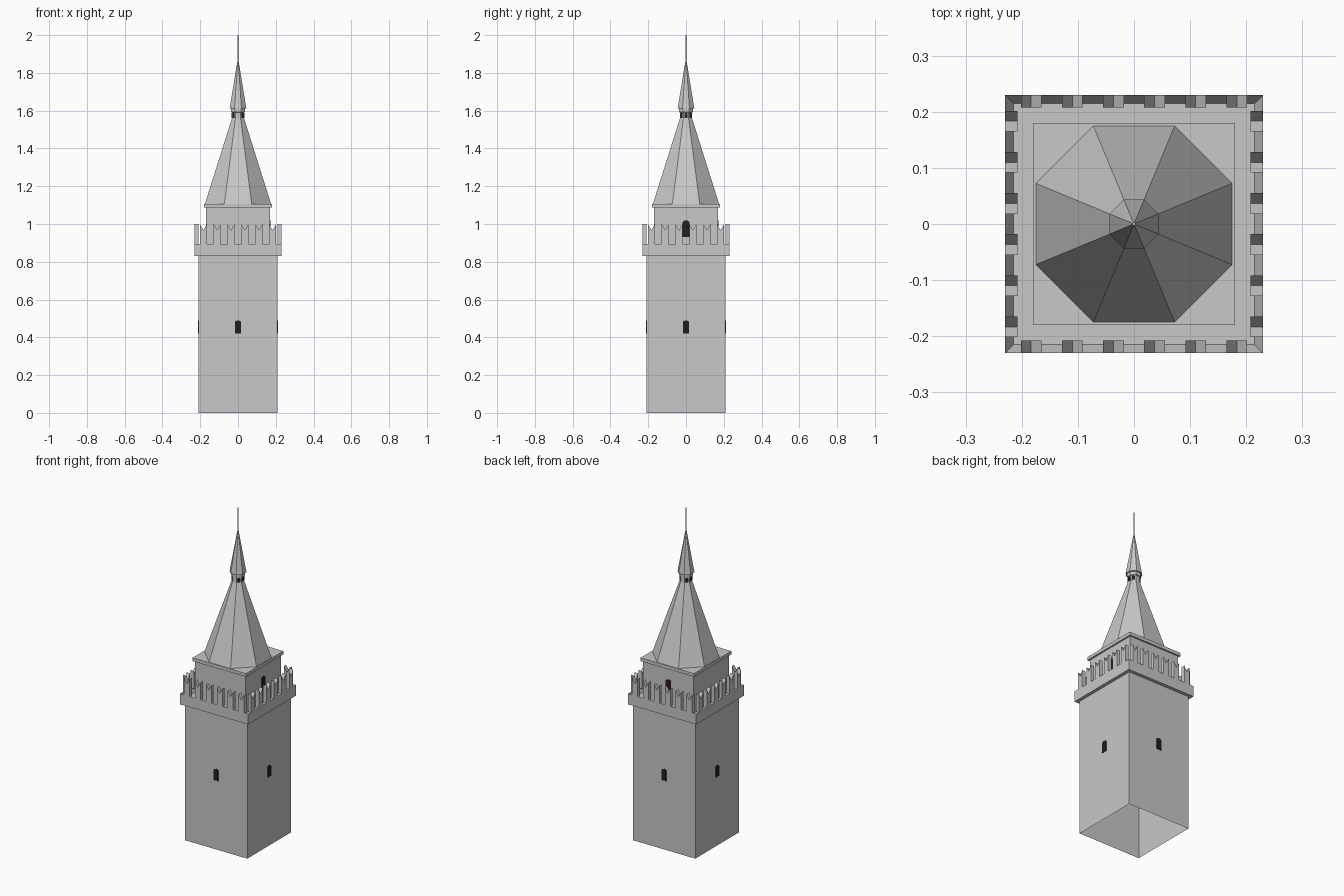
import bpy
import bmesh
from math import radians, cos, pi, sin
from mathutils import Matrix

cube = bpy.data.objects.get("Cube")
if cube:
    bpy.data.objects.remove(cube, do_unlink=True)


def material(name, color):
    mat = bpy.data.materials.new(name)
    mat.use_nodes = True
    mat.diffuse_color = color
    mat.node_tree.nodes["Principled BSDF"].inputs["Base Color"].default_value = color
    return mat


STONE = material("pale_stone", (0.58, 0.58, 0.58, 1))
DARK = material("dark_opening", (0.02, 0.011, 0.013, 1))


def finish(bm, name, mat):
    bmesh.ops.recalc_face_normals(bm, faces=bm.faces[:])
    mesh = bpy.data.meshes.new(name)
    bm.to_mesh(mesh)
    bm.free()
    mesh.materials.append(mat)
    obj = bpy.data.objects.new(name, mesh)
    bpy.context.collection.objects.link(obj)
    return obj


def block(half, z0, z1):
    bm = bmesh.new()
    size = Matrix.Diagonal((2 * half, 2 * half, z1 - z0, 1))
    bmesh.ops.create_cube(bm, size=1, matrix=Matrix.Translation((0, 0, (z0 + z1) / 2)) @ size)
    return bm


def face_towards(bm, direction):
    return max(bm.faces, key=lambda f: f.calc_center_median().z * direction)


def prism(bm, outline, near, far, angle):
    """Extrude an (across, z) outline from near to far, facing the given angle."""
    turn = Matrix.Rotation(radians(angle), 4, 'Z')
    start = [bm.verts.new((near, a, z)) for a, z in outline]
    face = bm.faces.new(start)
    out = bmesh.ops.extrude_face_region(bm, geom=[face])["geom"]
    moved = [v for v in out if isinstance(v, bmesh.types.BMVert)]
    bmesh.ops.translate(bm, verts=moved, vec=(far - near, 0, 0))
    bmesh.ops.transform(bm, matrix=turn, verts=start + moved)


def windows(name, width, z0, z1, wall, angles):
    r = width / 2
    rise = r * 0.7
    arch = [(r * cos(pi * i / 6), z1 - rise + rise * sin(pi * i / 6)) for i in range(7)]
    bm = bmesh.new()
    for angle in angles:
        prism(bm, [(-r, z0), (r, z0)] + arch, wall - 0.002, wall + 0.003, angle)
    finish(bm, name, DARK)


# Shaft, open underneath
bm = block(0.21, 0, 0.83)
bmesh.ops.delete(bm, geom=[face_towards(bm, -1)], context='FACES_ONLY')
finish(bm, "tower_shaft", STONE)

# Parapet with a sunken walkway
bm = block(0.23, 0.83, 0.895)
bm.normal_update()
top = face_towards(bm, 1)
bmesh.ops.inset_region(bm, faces=[top], thickness=0.022)
bmesh.ops.translate(bm, verts=top.verts[:], vec=(0, 0, -0.035))
finish(bm, "parapet", STONE)

# Swallowtail merlons, six to a side
bm = bmesh.new()
half = 0.0185
for side in range(4):
    for i in range(6):
        c = (i - 2.5) * 0.0733
        outline = [(c - half, 0.89), (c + half, 0.89), (c + half, 1.0),
                   (c, 0.967), (c - half, 1.0)]
        prism(bm, outline, 0.208, 0.23, side * 90)
finish(bm, "merlons", STONE)

# Upper chamber and cornice
finish(block(0.17, 0.85, 1.09), "upper_chamber", STONE)
finish(block(0.18, 1.087, 1.107), "cornice", STONE)


def octagon_stack(name, profile):
    """Eight-sided body through (apothem, z) rings, closed at both ends."""
    bm = bmesh.new()
    rings = []
    for apothem, z in profile:
        r = apothem / cos(pi / 8)
        rings.append([bm.verts.new((r * cos(pi / 8 + k * pi / 4),
                                    r * sin(pi / 8 + k * pi / 4), z)) for k in range(8)])
    for low, high in zip(rings, rings[1:]):
        for k in range(8):
            n = (k + 1) % 8
            bm.faces.new((low[k], low[n], high[n], high[k]))
    bm.faces.new(rings[0])
    bm.faces.new(rings[-1])
    finish(bm, name, STONE)


# Spire, lantern, cap and finial
octagon_stack("main_spire", [(0.175, 1.107), (0.032, 1.56)])
octagon_stack("lantern", [(0.032, 1.555), (0.032, 1.59), (0.036, 1.592), (0.036, 1.615)])
octagon_stack("cap_spire", [(0.044, 1.612), (0.002, 1.87)])
octagon_stack("finial", [(0.003, 1.85), (0.003, 2.0)])

# Openings
windows("shaft_windows", 0.032, 0.42, 0.49, 0.21, (0, 90, 180, 270))
windows("chamber_windows", 0.037, 0.93, 1.02, 0.17, (0, 90))
windows("lantern_windows", 0.015, 1.562, 1.588, 0.032, (0, 45, 135, 180, 225, 315))
